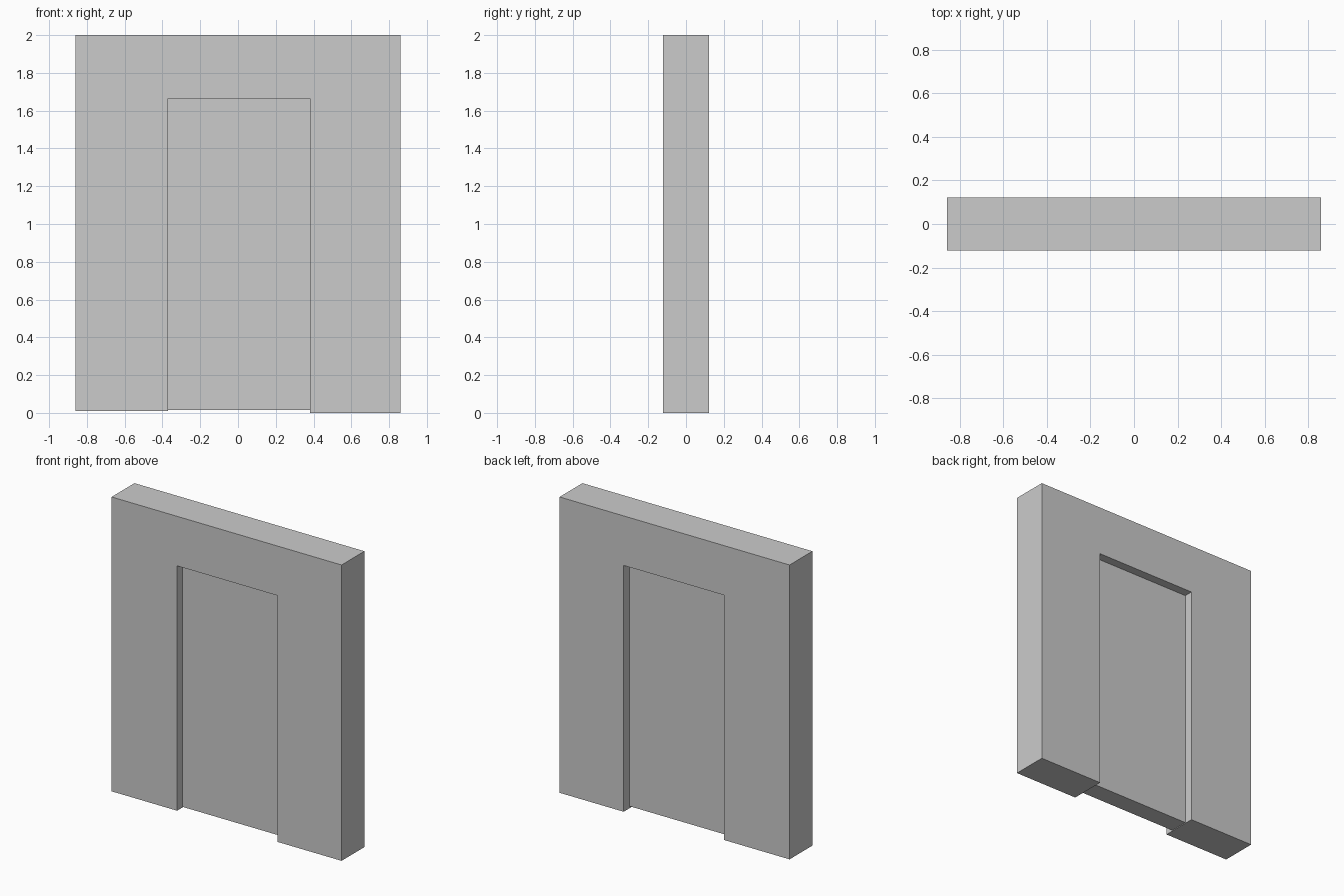
import bpy
import bmesh

if "Cube" in bpy.data.objects:
    bpy.data.objects.remove(bpy.data.objects["Cube"])


def prism(name, outline, y_front, y_back):
    """Extrude an x-z outline from y_front to y_back."""
    bm = bmesh.new()
    face = bm.faces.new([bm.verts.new((x, y_front, z)) for x, z in outline])
    ext = bmesh.ops.extrude_face_region(bm, geom=[face])
    verts = [v for v in ext["geom"] if isinstance(v, bmesh.types.BMVert)]
    bmesh.ops.translate(bm, verts=verts, vec=(0, y_back - y_front, 0))
    bmesh.ops.recalc_face_normals(bm, faces=bm.faces)
    mesh = bpy.data.meshes.new(name)
    bm.to_mesh(mesh)
    bm.free()
    obj = bpy.data.objects.new(name, mesh)
    bpy.context.collection.objects.link(obj)
    return obj


HALF_W, HALF_D, TOP = 0.86, 0.122, 2.0
LEFT, RIGHT, LINTEL = -0.37, 0.381, 1.665
LEFT_FOOT, DOOR_FOOT = 0.01, 0.015

# Wall around the doorway; the left leg ends slightly higher than the right
prism("wall_frame", [
    (-HALF_W, LEFT_FOOT), (LEFT, LEFT_FOOT), (LEFT, LINTEL), (RIGHT, LINTEL),
    (RIGHT, 0), (HALF_W, 0), (HALF_W, TOP), (-HALF_W, TOP),
], -HALF_D, HALF_D)

# Door panel recessed from both wall faces
prism("door_panel", [
    (LEFT, DOOR_FOOT), (RIGHT, DOOR_FOOT), (RIGHT, LINTEL), (LEFT, LINTEL),
], -0.066, 0.062)
